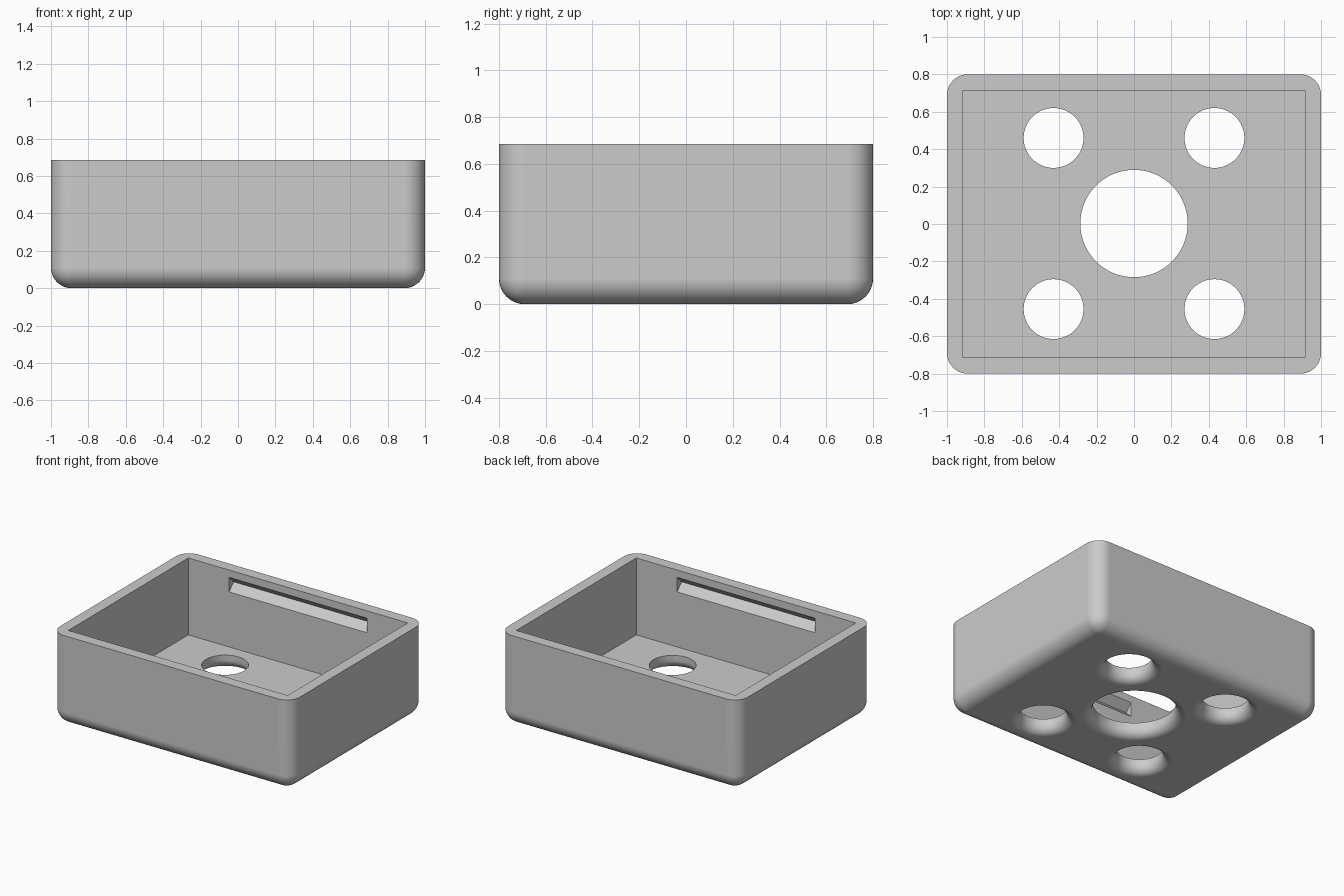
import bpy, bmesh, math
from mathutils import Matrix

cube = bpy.data.objects.get("Cube")
if cube:
    bpy.data.objects.remove(cube, do_unlink=True)

WIDTH, DEPTH, HEIGHT = 2.0, 1.6, 0.685
INNER_X, INNER_Y, FLOOR = 0.915, 0.715, 0.105
RADIUS = 0.11

grey = bpy.data.materials.new("light grey plastic")
grey.use_nodes = True
grey.diffuse_color = (0.6, 0.6, 0.6, 1)
grey.node_tree.nodes["Principled BSDF"].inputs["Base Color"].default_value = (0.6, 0.6, 0.6, 1)


def make_object(name, bm):
    bmesh.ops.recalc_face_normals(bm, faces=bm.faces[:])
    mesh = bpy.data.meshes.new(name)
    bm.to_mesh(mesh)
    bm.free()
    mesh.materials.append(grey)
    obj = bpy.data.objects.new(name, mesh)
    bpy.context.collection.objects.link(obj)
    return obj


def box(sx, sy, z0, z1):
    bm = bmesh.new()
    bmesh.ops.create_cube(bm, size=1, matrix=Matrix.Translation((0, 0, (z0 + z1) / 2))
                          @ Matrix.Diagonal((sx, sy, z1 - z0, 1)))
    return bm


def hole_cutter(name, x, y, r, flare, steps=8, sides=64):
    # Straight bore that flares out in a quarter round at the underside
    profile = [(0, 0.3), (r, 0.3)]
    for i in range(steps + 1):
        a = math.pi / 2 * i / steps
        profile.append((r + flare * (1 - math.cos(a)), flare * (1 - math.sin(a))))
    profile += [(r + flare, -0.1), (0, -0.1)]
    bm = bmesh.new()
    verts = [bm.verts.new((px, 0, pz)) for px, pz in profile]
    edges = [bm.edges.new(pair) for pair in zip(verts, verts[1:])]
    bmesh.ops.spin(bm, geom=verts + edges, axis=(0, 0, 1), cent=(0, 0, 0),
                   angle=math.tau, steps=sides, use_duplicate=False)
    bmesh.ops.remove_doubles(bm, verts=bm.verts[:], dist=1e-5)
    bmesh.ops.translate(bm, verts=bm.verts[:], vec=(x, y, 0))
    return make_object(name, bm)


def groove_cutter(name, side):
    # V-shaped snap groove: triangular prism running along x
    top, bottom, depth, half, back = 0.63, 0.52, 0.055, 0.575, 0.1
    section = [(INNER_Y - back, top), (INNER_Y, top),
               (INNER_Y + depth, (top + bottom) / 2),
               (INNER_Y, bottom), (INNER_Y - back, bottom)]
    bm = bmesh.new()
    face = bm.faces.new([bm.verts.new((-half, side * y, z)) for y, z in section])
    ext = bmesh.ops.extrude_face_region(bm, geom=[face])
    moved = [g for g in ext["geom"] if isinstance(g, bmesh.types.BMVert)]
    bmesh.ops.translate(bm, verts=moved, vec=(2 * half, 0, 0))
    return make_object(name, bm)


# Tray body: box with rounded upright and bottom edges
bm = box(WIDTH, DEPTH, 0, HEIGHT)
rounded = [e for e in bm.edges if min(v.co.z for v in e.verts) < 0.01]
bmesh.ops.bevel(bm, geom=rounded, offset=RADIUS, segments=10, profile=0.5,
                affect='EDGES', clamp_overlap=True)
body = make_object("tray_body", bm)

# Cavity, snap grooves and floor holes
cutters = [make_object("cavity_cutter", box(2 * INNER_X, 2 * INNER_Y, FLOOR, HEIGHT + 0.3))]
for side, label in ((-1, "front"), (1, "back")):
    cutters.append(groove_cutter(label + "_groove_cutter", side))
    for sx, hand in ((-1, "right"), (1, "left")):
        cutters.append(hole_cutter(f"{label}_{hand}_hole_cutter",
                                   sx * 0.43, side * 0.4575 + 0.0025, 0.16, 0.068))
cutters.append(hole_cutter("centre_hole_cutter", 0, 0.0025, 0.287, 0.068))

bpy.ops.object.select_all(action='DESELECT')
bpy.context.view_layer.objects.active = body
body.select_set(True)
for cutter in cutters:
    cutter.hide_render = True
    mod = body.modifiers.new(cutter.name, 'BOOLEAN')
    mod.operation = 'DIFFERENCE'
    mod.solver = 'EXACT'
    mod.object = cutter
    bpy.ops.object.modifier_apply(modifier=mod.name)
for cutter in cutters:
    bpy.data.objects.remove(cutter, do_unlink=True)

# Smooth rounds, crisp rims
bpy.ops.object.shade_smooth_by_angle(angle=math.radians(30))
weighted = body.modifiers.new("flat_face_normals", 'WEIGHTED_NORMAL')
weighted.keep_sharp = True
